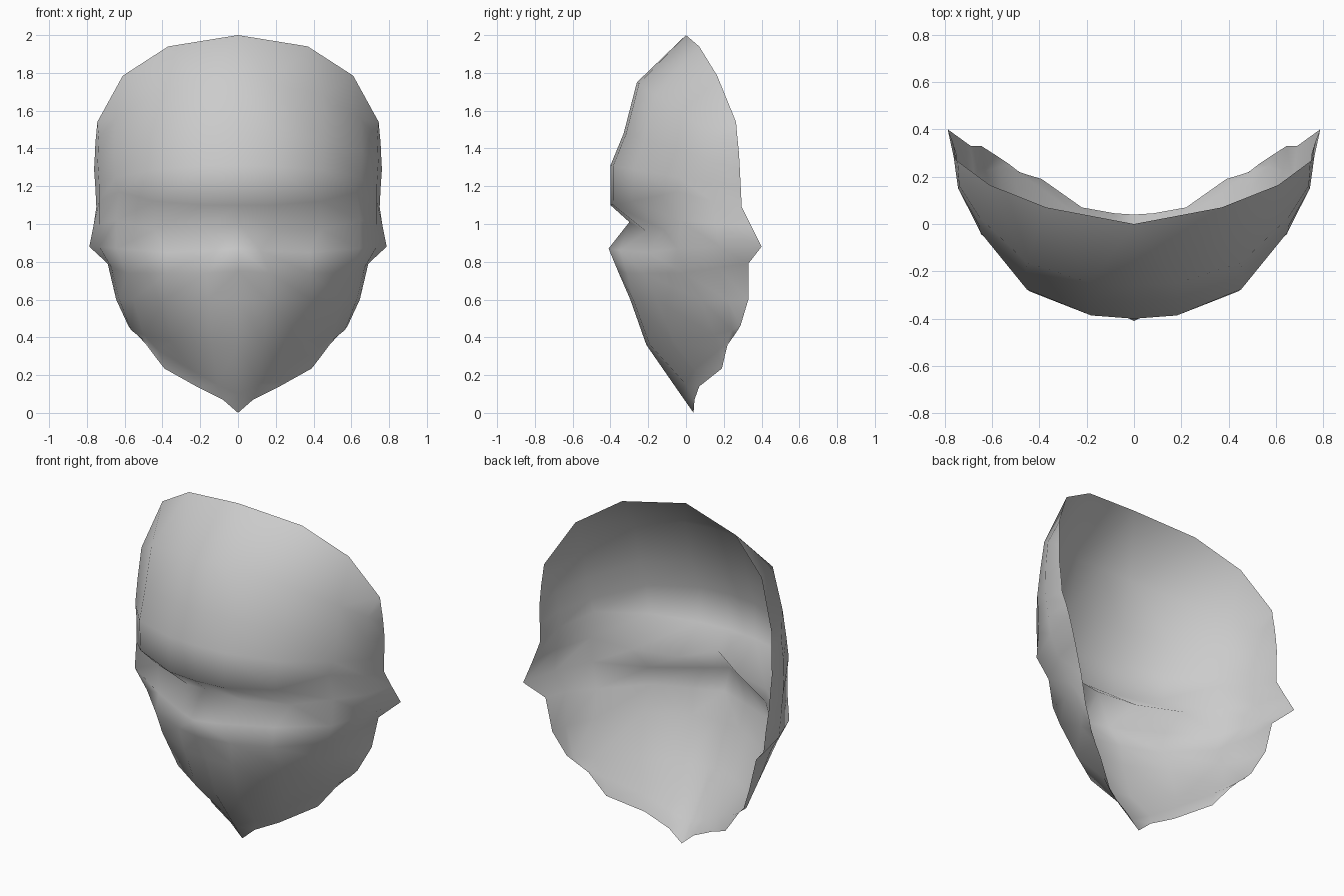
import bpy
import bmesh

# Half-width fractions and front-to-side blend of the common face cross-section
COLS = [(0, 0), (0.24, 0.02), (0.60, 0.18), (0.86, 0.53), (0.975, 0.78), (1, 1)]


def section(yc, zc, xe, ye, ze, slim=0):
    """Curved half row from the centre line (yc, zc) to the side edge (xe, ye, ze)."""
    row = []
    for f, k in COLS:
        s = k + slim * 4 * k * (1 - k)      # slim flattens the cheek of the row
        row.append((xe * f, yc + (ye - yc) * s, zc + (ze - zc) * k))
    return row


# Forehead: rim, then curved rows down to the brow ridge
rim_top = [(0, 0, 2), (0.37, 0.07, 1.94), (0.61, 0.165, 1.785), (0.745, 0.265, 1.54),
           (0.75, 0.27, 1.48), (0.755, 0.275, 1.43)]
forehead = [
    section(-0.26, 1.75, 0.757, 0.28, 1.38),
    section(-0.33, 1.48, 0.762, 0.285, 1.29),
    section(-0.40, 1.31, 0.755, 0.29, 1.19),
]

# Brow overhang, eye sockets, nose and cheekbones
brow = [(0, -0.40, 1.10), (0.18, -0.385, 1.10), (0.44, -0.285, 1.12), (0.63, -0.05, 1.17),
        (0.735, 0.14, 1.12), (0.75, 0.295, 1.09)]
socket = [(0, -0.30, 1.01), (0.19, -0.21, 0.96), (0.44, -0.12, 0.97), (0.645, -0.03, 1.02),
          (0.735, 0.16, 1.0), (0.765, 0.345, 0.99)]
nose = [(0, -0.41, 0.87), (0.12, -0.35, 0.86), (0.38, -0.20, 0.85), (0.645, -0.045, 0.87),
        (0.735, 0.18, 0.88), (0.787, 0.40, 0.88)]
cheek = [(0, -0.36, 0.75), (0.17, -0.31, 0.74), (0.38, -0.225, 0.74), (0.59, -0.01, 0.74),
         (0.67, 0.17, 0.77), (0.69, 0.33, 0.79)]

# Jaw rows and pointed chin rim
jaw = [
    section(-0.295, 0.60, 0.645, 0.33, 0.60, 0.07),
    section(-0.21, 0.36, 0.58, 0.288, 0.46, 0.19),
]
chin = [(0, -0.03, 0.10), (0.11, 0.0, 0.15), (0.25, 0.045, 0.23), (0.42, 0.17, 0.33),
        (0.48, 0.215, 0.37), (0.53, 0.255, 0.41)]
rim_low = [(0, 0.04, 0), (0.08, 0.045, 0.07), (0.22, 0.07, 0.14), (0.39, 0.19, 0.235),
           (0.44, 0.205, 0.30), (0.485, 0.22, 0.36)]

rows = [rim_top, *forehead, brow, socket, nose, cheek, *jaw, chin, rim_low]

# Skin the half face as a single open sheet
bm = bmesh.new()
grid = [[bm.verts.new(p) for p in row] for row in rows]
for upper, lower in zip(grid, grid[1:]):
    for c in range(len(COLS) - 1):
        bm.faces.new((upper[c], lower[c], lower[c + 1], upper[c + 1]))
for f in bm.faces:
    f.smooth = True
mesh = bpy.data.meshes.new("face_mask")
bm.to_mesh(mesh)
bm.free()

# Mirror across the centre line
mask = bpy.data.objects.new("face_mask", mesh)
bpy.context.collection.objects.link(mask)
mirror = mask.modifiers.new("mirror", 'MIRROR')
mirror.use_clip = True
mirror.merge_threshold = 0.001
